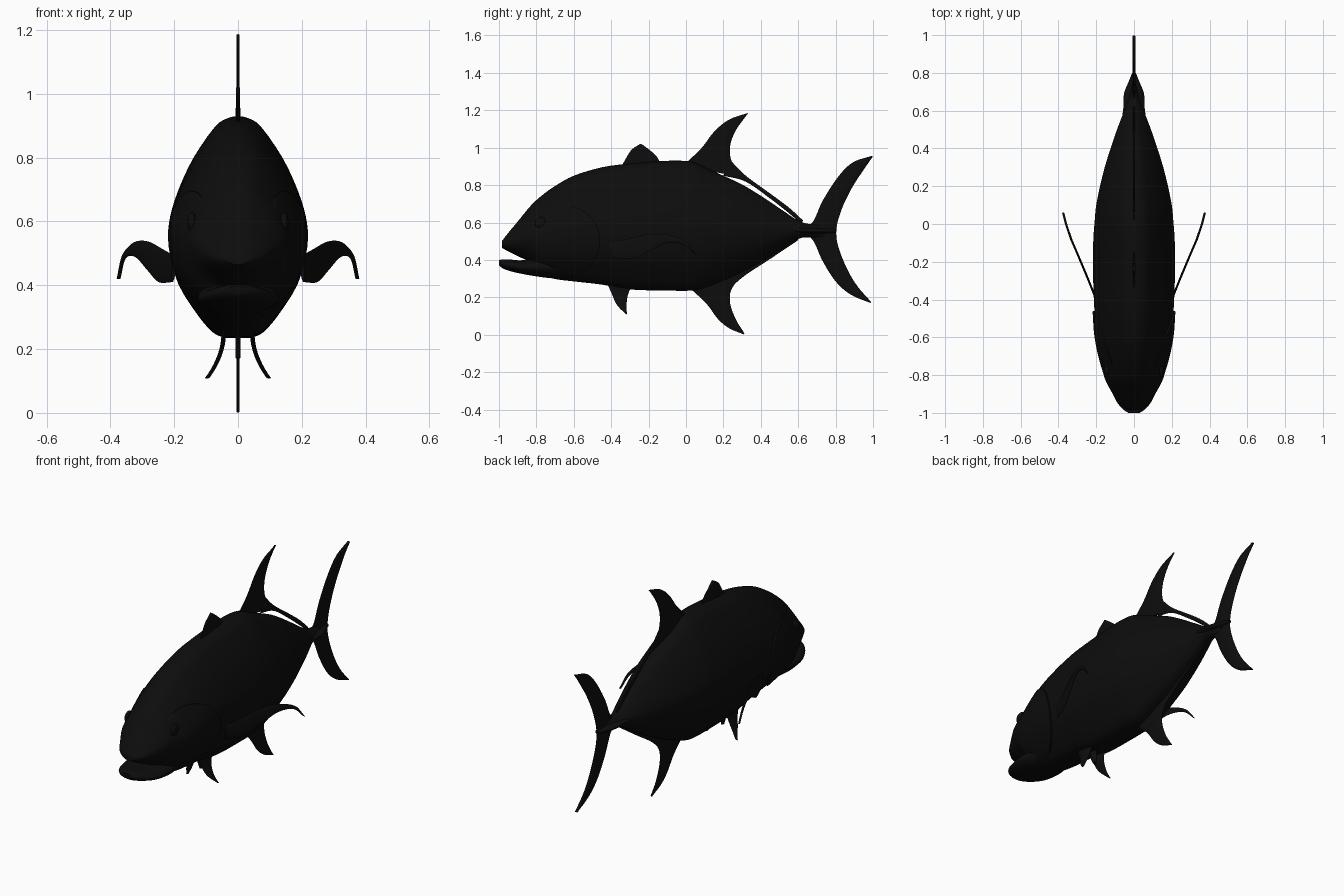
import bpy, bmesh, math
from mathutils import Vector

skin = bpy.data.materials.new("near_black_skin")
skin.diffuse_color = (0.004, 0.004, 0.004, 1)


def smooth_path(pts, n):
    """Catmull-Rom samples, n per span."""
    p = [Vector(q) for q in pts]
    p = [2 * p[0] - p[1]] + p + [2 * p[-1] - p[-2]]
    out = []
    for i in range(1, len(p) - 2):
        a, b, c, d = p[i - 1:i + 3]
        for k in range(n):
            t = k / n
            out.append(0.5 * (2 * b + (c - a) * t + (2 * a - 5 * b + 4 * c - d) * t * t
                              + (3 * b - a - 3 * c + d) * t ** 3))
    return out + [p[-2]]


def lookup(table, v):
    """Linear interpolation in rows sorted by their first value."""
    if v <= table[0][0]:
        return table[0]
    for a, b in zip(table, table[1:]):
        if v <= b[0]:
            return a.lerp(b, (v - a[0]) / max(b[0] - a[0], 1e-6))
    return table[-1]


def make(name, rows, closed=True, caps=False, mirror=False):
    """Skin a list of point rows into one smooth mesh."""
    bm = bmesh.new()
    vs = [[bm.verts.new(p) for p in r] for r in rows]
    m = len(rows[0])
    for a, b in zip(vs, vs[1:]):
        for j in range(m if closed else m - 1):
            k = (j + 1) % m
            bm.faces.new((a[j], a[k], b[k], b[j]))
    if caps:
        bm.faces.new(vs[0])
        bm.faces.new(vs[-1])
    bmesh.ops.remove_doubles(bm, verts=bm.verts, dist=0.0002)
    bmesh.ops.recalc_face_normals(bm, faces=bm.faces)
    me = bpy.data.meshes.new(name)
    bm.to_mesh(me)
    bm.free()
    me.materials.append(skin)
    ob = bpy.data.objects.new(name, me)
    bpy.context.collection.objects.link(ob)
    if mirror:
        ob.modifiers.new("mirror", 'MIRROR').use_mirror_merge = False
    bpy.ops.object.select_all(action='DESELECT')
    ob.select_set(True)
    bpy.context.view_layer.objects.active = ob
    bpy.ops.object.shade_smooth_by_angle(angle=math.radians(50))
    return ob


def fin(name, lead, trail, thick=0.008, bend=None, mirror=False):
    """Lens-section fin between a leading and a trailing edge in (y, z)."""
    rows, n = [], 8
    for a, b in zip(smooth_path(lead, 6), smooth_path(trail, 6)):
        front, back = [], []
        for i in range(n + 1):
            s = i / n
            y, z = a.lerp(b, s)
            x = bend(y, z) if bend else 0
            h = thick * (0.12 + 0.88 * math.sqrt(max(0, 4 * s * (1 - s)))) / 2
            front.append((x + h, y, z))
            back.append((x - h, y, z))
        rows.append(front + back[::-1])
    return make(name, rows, caps=True, mirror=mirror)


# Body: egg-shaped section (height fraction, width fraction)
egg = smooth_path([(0, 0.2), (0.025, 0.37), (0.1, 0.58), (0.24, 0.86), (0.38, 0.98),
                   (0.47, 1), (0.55, 0.98), (0.67, 0.86), (0.81, 0.65), (0.95, 0.34),
                   (0.99, 0.15), (1, 0)], 3)
# Stations: y, bottom, top, half width
stations = smooth_path([
    (-0.985, 0.465, 0.50, 0.035), (-0.95, 0.445, 0.545, 0.08), (-0.9, 0.42, 0.605, 0.112),
    (-0.83, 0.385, 0.69, 0.15), (-0.77, 0.32, 0.745, 0.168), (-0.7, 0.298, 0.795, 0.185),
    (-0.6, 0.285, 0.85, 0.2), (-0.45, 0.268, 0.895, 0.21), (-0.3, 0.242, 0.915, 0.216),
    (-0.1, 0.236, 0.93, 0.216), (0.03, 0.236, 0.925, 0.207), (0.1, 0.25, 0.895, 0.2),
    (0.2, 0.29, 0.85, 0.18), (0.3, 0.335, 0.803, 0.155), (0.4, 0.39, 0.743, 0.124),
    (0.5, 0.45, 0.676, 0.09), (0.6, 0.512, 0.61, 0.052), (0.66, 0.52, 0.592, 0.035),
    (0.74, 0.52, 0.585, 0.012)], 4)


def half_width(y, z):
    _, lo, hi, w = lookup(stations, y)
    return w * lookup(egg, (z - lo) / (hi - lo))[1]


rows = []
for y, lo, hi, w in stations:
    side = [(w * f, y, lo + (hi - lo) * t) for t, f in egg]
    rows.append(side + [(-x, yy, z) for x, yy, z in side[-2::-1]])
make("body", rows, caps=True)


# Elliptical lofts: lower jaw and tail keel
def ellipse_loft(name, pts):
    rows = []
    for y, lo, hi, w in smooth_path(pts, 4):
        rows.append([(w * math.cos(a), y, (lo + hi) / 2 + (hi - lo) / 2 * math.sin(a))
                     for a in [math.tau * k / 28 for k in range(28)]])
    make(name, rows, caps=True)


ellipse_loft("lower_jaw", [(-1, 0.372, 0.398, 0.03), (-0.98, 0.355, 0.403, 0.06),
                           (-0.94, 0.34, 0.402, 0.092), (-0.88, 0.326, 0.398, 0.118),
                           (-0.8, 0.312, 0.41, 0.128), (-0.72, 0.302, 0.42, 0.12),
                           (-0.6, 0.295, 0.42, 0.08)])
ellipse_loft("tail_keel", [(0.52, 0.545, 0.575, 0.07), (0.62, 0.54, 0.575, 0.056),
                           (0.69, 0.54, 0.572, 0.053), (0.75, 0.542, 0.568, 0.03),
                           (0.8, 0.545, 0.565, 0.01)])

# Gill covers: raised patches following the body, with a step at the rear rim
rows = []
for i in range(15):
    r = min(i / 13, 1)
    ring = []
    for k in range(48):
        a = math.tau * k / 48
        y, z = -0.66 + 0.2 * r * math.cos(a), 0.5 + 0.195 * r * math.sin(a)
        lift = 0.011 * min(1, max(0, (y + 0.82) / 0.25)) if i < 14 else -0.01
        ring.append((half_width(y, z) + lift - 0.001, y, z))
    rows.append(ring)
make("gill_cover", rows, mirror=True)

# Eyes
rows = []
ex = half_width(-0.775, 0.595)
for i in range(11):
    p = math.pi * i / 10
    rows.append([(ex - 0.003 + 0.014 * math.cos(p),
                  -0.775 + 0.034 * math.sin(p) * math.cos(math.tau * k / 20),
                  0.595 + 0.034 * math.sin(p) * math.sin(math.tau * k / 20)) for k in range(20)])
make("eye", rows, mirror=True)

# Dorsal fins
fin("first_dorsal_fin", [(-0.35, 0.89), (-0.32, 0.945), (-0.29, 0.99), (-0.245, 1.02)],
    [(-0.13, 0.9), (-0.155, 0.95), (-0.185, 0.98), (-0.235, 1.018)], 0.014)
fin("second_dorsal_fin", [(-0.02, 0.9), (0.08, 0.995), (0.15, 1.085), (0.23, 1.15), (0.335, 1.187)],
    [(0.32, 0.84), (0.25, 0.915), (0.235, 1.0), (0.265, 1.09), (0.33, 1.182)], 0.01)
fin("rear_dorsal_strip", [(0.24, 0.93), (0.32, 0.85), (0.45, 0.755), (0.55, 0.68), (0.625, 0.612)],
    [(0.2, 0.85), (0.32, 0.818), (0.45, 0.728), (0.55, 0.65), (0.62, 0.59)], 0.008)

# Anal fin and its low rear strip
fin("anal_fin", [(0.02, 0.25), (0.11, 0.165), (0.17, 0.085), (0.23, 0.035), (0.31, 0.001)],
    [(0.34, 0.35), (0.25, 0.255), (0.235, 0.175), (0.265, 0.085), (0.312, 0.008)], 0.01)
fin("rear_anal_strip", [(0.23, 0.245), (0.32, 0.32), (0.45, 0.405), (0.6, 0.506)],
    [(0.25, 0.33), (0.34, 0.39), (0.46, 0.45), (0.6, 0.53)], 0.008)
fin("vent_spine", [(-0.37, 0.26), (-0.36, 0.21), (-0.34, 0.172)],
    [(-0.31, 0.26), (-0.315, 0.21), (-0.318, 0.172)], 0.016)

# Tail lobes
fin("upper_tail_lobe", [(0.6, 0.565), (0.675, 0.6), (0.73, 0.715), (0.81, 0.84), (0.89, 0.92), (0.995, 0.957)],
    [(0.802, 0.54), (0.81, 0.6), (0.84, 0.69), (0.89, 0.79), (0.945, 0.875), (0.997, 0.95)], 0.016)
fin("lower_tail_lobe", [(0.6, 0.56), (0.675, 0.51), (0.73, 0.395), (0.8, 0.285), (0.88, 0.215), (0.985, 0.17)],
    [(0.802, 0.56), (0.807, 0.5), (0.83, 0.425), (0.87, 0.335), (0.92, 0.255), (0.99, 0.175)], 0.016)

# Pelvic fins, curving outward as they drop
fin("pelvic_fin", [(-0.42, 0.27), (-0.395, 0.215), (-0.37, 0.16), (-0.32, 0.108)],
    [(-0.29, 0.26), (-0.31, 0.215), (-0.318, 0.16), (-0.316, 0.112)], 0.014,
    lambda y, z: 0.045 + 2.6 * max(0, 0.25 - z) ** 2, True)

# Pectoral fins, scythe shaped and swept out from the flank
sweep = [Vector(p) for p in ((-0.45, 0.185), (-0.38, 0.208), (-0.28, 0.248), (-0.18, 0.29),
                             (-0.08, 0.333), (0.0, 0.36), (0.06, 0.375))]
fin("pectoral_fin", [(-0.41, 0.49), (-0.3, 0.515), (-0.2, 0.537), (-0.1, 0.535), (0.0, 0.495), (0.06, 0.42)],
    [(-0.39, 0.41), (-0.28, 0.41), (-0.2, 0.445), (-0.1, 0.49), (-0.01, 0.48), (0.055, 0.42)],
    0.012, lambda y, z: lookup(sweep, y)[1], True)
